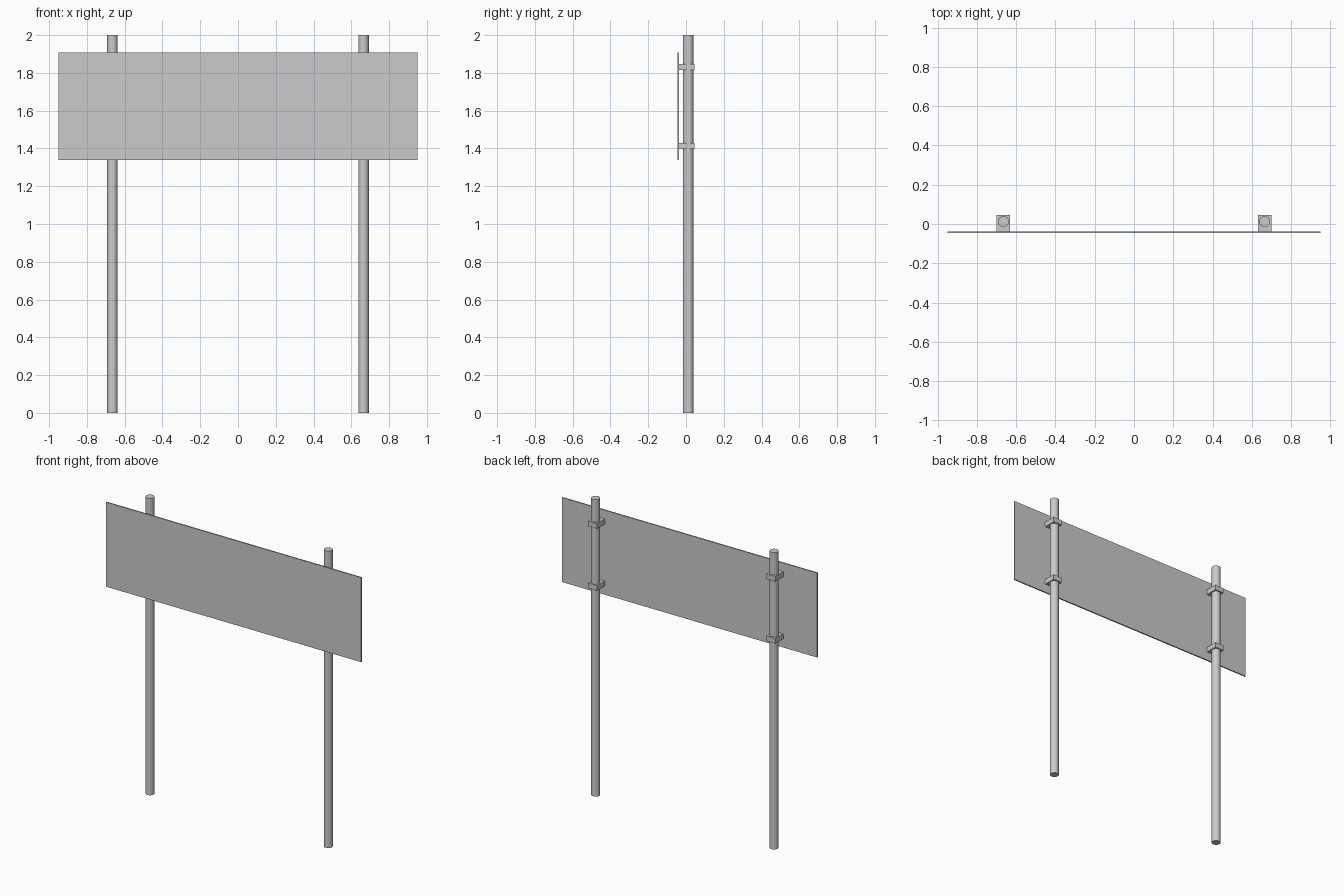
import bpy

if "Cube" in bpy.data.objects:
    bpy.data.objects.remove(bpy.data.objects["Cube"])

POST_X, POST_Y, POST_R = 0.665, 0.012, 0.028


def box(name, x0, x1, y0, y1, z0, z1):
    bpy.ops.mesh.primitive_cube_add(
        size=1, location=((x0 + x1) / 2, (y0 + y1) / 2, (z0 + z1) / 2))
    ob = bpy.context.object
    ob.name = name
    ob.scale = (x1 - x0, y1 - y0, z1 - z0)
    bpy.ops.object.transform_apply(location=False, rotation=False, scale=True)
    return ob


# Thin sign panel
box("sign_panel", -0.95, 0.95, -0.046, -0.037, 1.338, 1.907)

for side, label in ((-1, "left"), (1, "right")):
    x = side * POST_X
    # Round post
    bpy.ops.mesh.primitive_cylinder_add(
        vertices=16, radius=POST_R, depth=2, location=(x, POST_Y, 1))
    bpy.context.object.name = f"post_{label}"
    bpy.ops.object.shade_smooth_by_angle()
    # Clamp blocks joining the post to the panel
    for z, level in ((1.413, "lower"), (1.831, "upper")):
        box(f"clamp_{label}_{level}", x - 0.034, x + 0.034,
            -0.037, 0.046, z - 0.017, z + 0.017)
